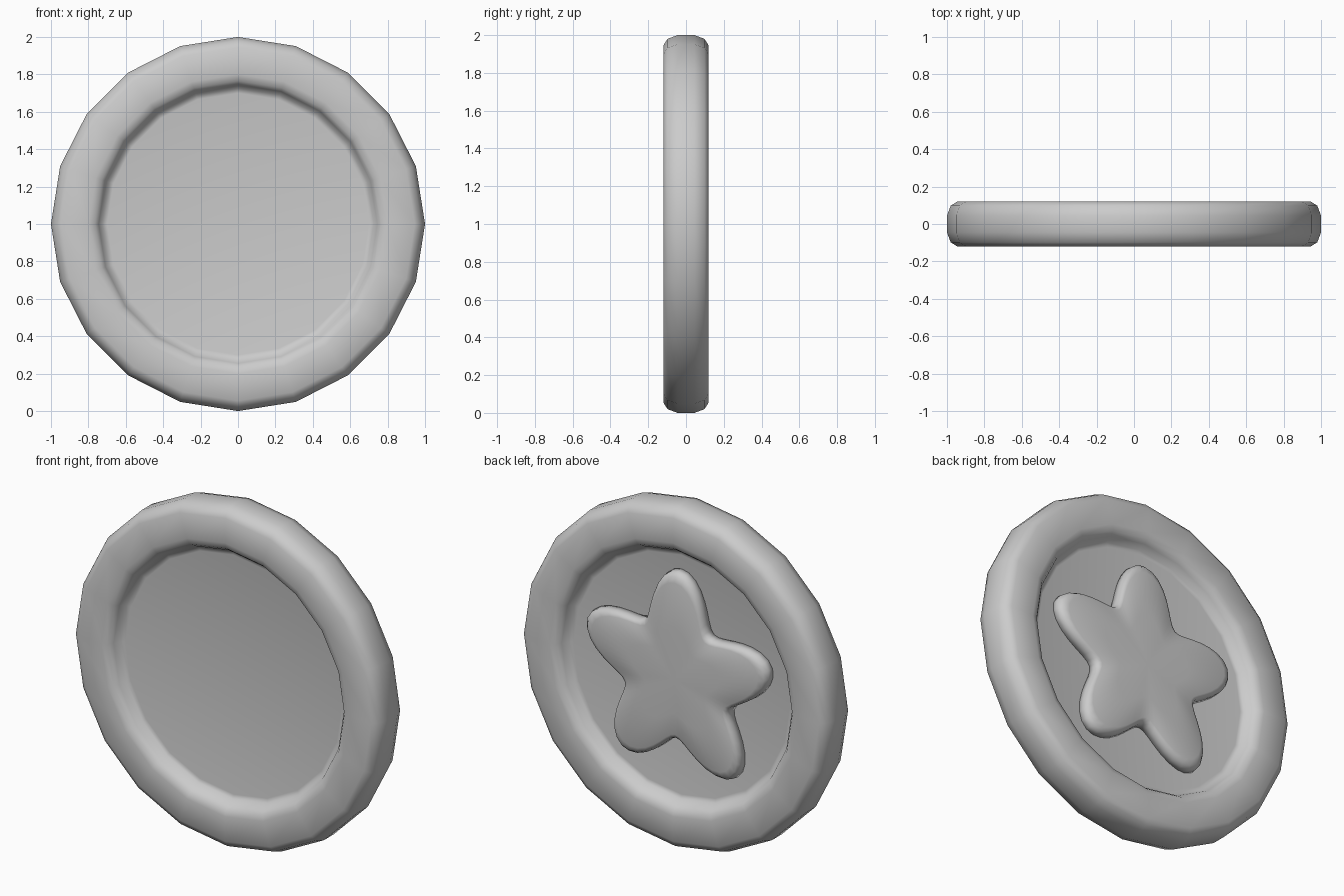
import bpy, bmesh
from math import sin, cos, pi

if "Cube" in bpy.data.objects:
    bpy.data.objects.remove(bpy.data.objects["Cube"])


def finish(bm, name):
    bmesh.ops.recalc_face_normals(bm, faces=bm.faces)
    mesh = bpy.data.meshes.new(name)
    bm.to_mesh(mesh)
    bm.free()
    for p in mesh.polygons:
        p.use_smooth = True
    obj = bpy.data.objects.new(name, mesh)
    bpy.context.collection.objects.link(obj)
    return obj


def ring(bm, n, radius, y):
    """Closed ring of vertices facing along y, starting at the top."""
    pts = []
    for i in range(n):
        a = 2 * pi * i / n
        r = radius(a)
        pts.append(bm.verts.new((r * sin(a), y, 1 + r * cos(a))))
    return pts


def loft(bm, rings, start=None, end=None):
    """Bridge the rings, closing the ends with fans to centre points."""
    n = len(rings[0])
    for a, b in zip(rings, rings[1:]):
        for i in range(n):
            j = (i + 1) % n
            bm.faces.new((a[i], a[j], b[j], b[i]))
    for loop, y in ((rings[0], start), (rings[-1], end)):
        if y is not None:
            c = bm.verts.new((0, y, 1))
            for i in range(n):
                bm.faces.new((c, loop[i], loop[(i + 1) % n]))


# Coin body: 20-sided lathe with a raised rounded rim on both faces
half = [(0.70, 0.04), (0.725, 0.045), (0.745, 0.085), (0.765, 0.11),
        (0.80, 0.12), (0.945, 0.12), (0.98, 0.098), (1.0, 0.045)]
profile = [(r, -y) for r, y in half] + [(r, y) for r, y in reversed(half)]
bm = bmesh.new()
loft(bm, [ring(bm, 20, lambda a, r=r: r, y) for r, y in profile], -0.04, 0.04)
finish(bm, "coin_body")

# Soft rounded star raised from the back recess
bm = bmesh.new()
layers = [(0.62, 0.36, 0.03), (0.615, 0.355, 0.075), (0.595, 0.345, 0.097),
          (0.56, 0.325, 0.105), (0.30, 0.20, 0.11)]
rings = [ring(bm, 80, lambda a, t=t, v=v: (t + v) / 2 + (t - v) / 2 * cos(5 * a), y)
         for t, v, y in layers]
loft(bm, rings, 0.03, 0.115)
finish(bm, "back_star")
